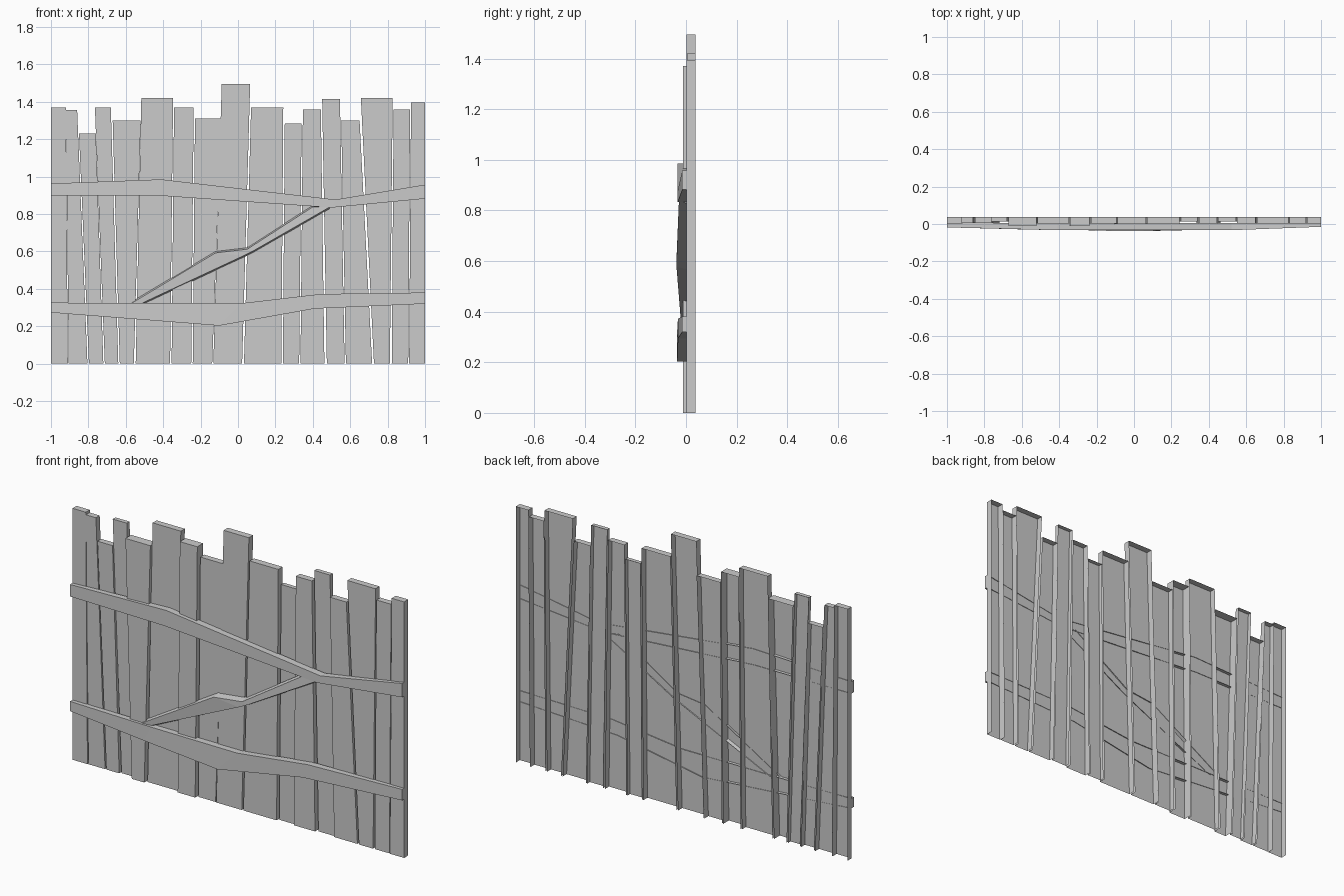
import bpy

BACK = 0.0375


def make_object(name, verts, faces):
    mesh = bpy.data.meshes.new(name)
    mesh.from_pydata(verts, [], faces)
    mesh.update()
    obj = bpy.data.objects.new(name, mesh)
    bpy.context.collection.objects.link(obj)
    return obj


def plank(i, top_l, top_r, bot_l, bot_r, height, front):
    # open-backed board: front, top and both sides
    outline = [(bot_l, 0), (bot_r, 0), (top_r, height), (top_l, height)]
    verts = [(x, front, z) for x, z in outline] + [(x, BACK, z) for x, z in outline]
    faces = [(0, 1, 2, 3), (1, 5, 6, 2), (2, 6, 7, 3), (3, 7, 4, 0)]
    make_object(f"plank_{i:02d}", verts, faces)


def rail(name, sections, back, flare=0.0):
    # open-backed bent beam; section = (x_top, z_top, x_bottom, z_bottom, y_front)
    verts, faces = [], []
    for xt, zt, xb, zb, y in sections:
        verts += [(xt, back, zt + flare), (xt, y, zt), (xb, y, zb), (xb, back, zb - flare)]
    n = len(sections)
    for s in range(n - 1):
        a, b = 4 * s, 4 * s + 4
        faces += [(a + k, a + k + 1, b + k + 1, b + k) for k in range(3)]
    e = 4 * (n - 1)
    faces += [(0, 3, 2, 1), (e, e + 1, e + 2, e + 3)]
    make_object(name, verts, faces)


# upright boards: top left, top right, bottom left, bottom right, height, front y
boards = [
    (-1.0, -.92, -1.0, -.91, 1.37, .003),
    (-.92, -.86, -.905, -.805, 1.355, .005),
    (-.85, -.76, -.797, -.72, 1.23, .005),
    (-.765, -.68, -.712, -.64, 1.37, .014),
    (-.67, -.52, -.632, -.557, 1.30, -.012),
    (-.517, -.347, -.547, -.363, 1.42, .003),
    (-.342, -.237, -.355, -.25, 1.37, -.012),
    (-.23, -.09, -.242, -.138, 1.31, .004),
    (-.087, .065, -.132, .022, 1.495, .001),
    (.07, .242, .032, .232, 1.37, .001),
    (.25, .34, .24, .327, 1.285, .014),
    (.347, .443, .334, .462, 1.36, .003),
    (.45, .545, .475, .57, 1.415, .014),
    (.552, .65, .577, .717, 1.30, .004),
    (.657, .827, .727, .812, 1.42, .003),
    (.832, .92, .822, .91, 1.36, .004),
    (.925, 1.0, .915, 1.0, 1.395, .002),
]
for i, b in enumerate(boards, 1):
    plank(i, *b)

# crooked cross rails
rail("upper_rail", [
    (-1, .963, -1, .898, -.018), (-.41, .985, -.42, .898, -.033),
    (.52, .877, .50, .834, -.033), (1, .957, 1, .882, -.015)], .006)
rail("lower_rail", [
    (-1, .326, -1, .273, -.018), (-.5, .323, -.55, .238, -.03),
    (.02, .323, -.10, .203, -.035), (.44, .372, .41, .294, -.032),
    (1, .38, 1, .32, -.015)], .006)

# diagonal brace
rail("diagonal_brace", [
    (-.57, .322, -.51, .325, -.017), (-.12, .592, .03, .577, -.0375),
    (.05, .612, .08, .602, -.0375), (.40, .838, .49, .837, -.028)], .006, .009)
